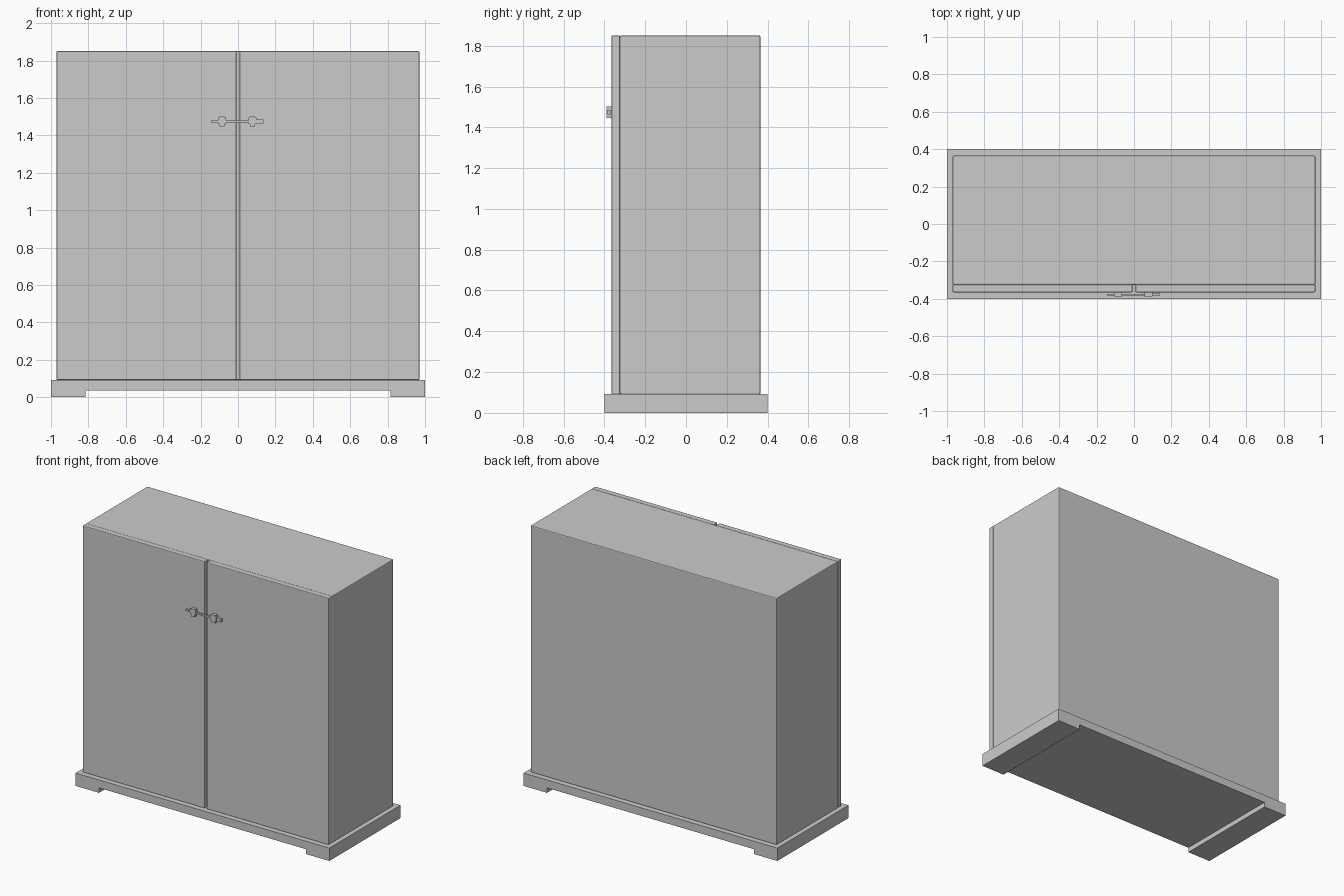
import bpy, bmesh

if "Cube" in bpy.data.objects:
    bpy.data.objects.remove(bpy.data.objects["Cube"], do_unlink=True)

grey = bpy.data.materials.new("plain_grey")
grey.use_nodes = True
GREY = (0.6, 0.6, 0.6, 1)
grey.diffuse_color = GREY
grey.node_tree.nodes["Principled BSDF"].inputs["Base Color"].default_value = GREY


def finish(name, bm, bevel=0):
    bmesh.ops.recalc_face_normals(bm, faces=bm.faces)
    mesh = bpy.data.meshes.new(name)
    bm.to_mesh(mesh)
    bm.free()
    mesh.materials.append(grey)
    obj = bpy.data.objects.new(name, mesh)
    bpy.context.collection.objects.link(obj)
    if bevel:
        mod = obj.modifiers.new("soft_edges", 'BEVEL')
        mod.width = bevel
        mod.segments = 2
    return obj


def box(name, xs, ys, zs, bevel=0):
    bm = bmesh.new()
    bmesh.ops.create_cube(bm, size=1)
    for v in bm.verts:
        v.co = [r[0] if c < 0 else r[1] for c, r in zip(v.co, (xs, ys, zs))]
    return finish(name, bm, bevel)


def extruded(name, outline, y0, y1):
    bm = bmesh.new()
    face = bm.faces.new([bm.verts.new((x, y0, z)) for x, z in outline])
    out = bmesh.ops.extrude_face_region(bm, geom=[face])
    for v in out["geom"]:
        if isinstance(v, bmesh.types.BMVert):
            v.co.y = y1
    return finish(name, bm)


# Plinth with a shallow arch between its two feet
base_half = [(0.815, 0.035), (0.815, 0), (1, 0), (1, 0.092)]
extruded("plinth", base_half + [(-x, z) for x, z in reversed(base_half)], -0.4, 0.4)

# Cabinet body and back panel
FLOOR, TOP = 0.092, 1.85
box("cabinet_body", (-0.97, 0.97), (-0.325, 0.365), (FLOOR, TOP), 0.006)

# Pair of doors with a narrow gap
for side, s in (("left", 1), ("right", -1)):
    box(side + "_door", sorted((s * 0.008, s * 0.97)), (-0.365, -0.324), (FLOOR, TOP), 0.005)

# Sliding latch: bar, end grip and two stepped brackets
MID = 1.474
box("latch_bar", (-0.145, 0.115), (-0.383, -0.373), (MID - 0.006, MID + 0.006))
box("latch_grip", (0.1, 0.135), (-0.386, -0.37), (MID - 0.011, MID + 0.011))
for side, x in (("left", 0.077), ("right", -0.085)):
    box(side + "_latch_bracket", (x - 0.014, x + 0.014), (-0.39, -0.363), (MID - 0.028, MID + 0.028))
    box(side + "_latch_collar", (x - 0.021, x + 0.021), (-0.388, -0.363), (MID - 0.014, MID + 0.022))
